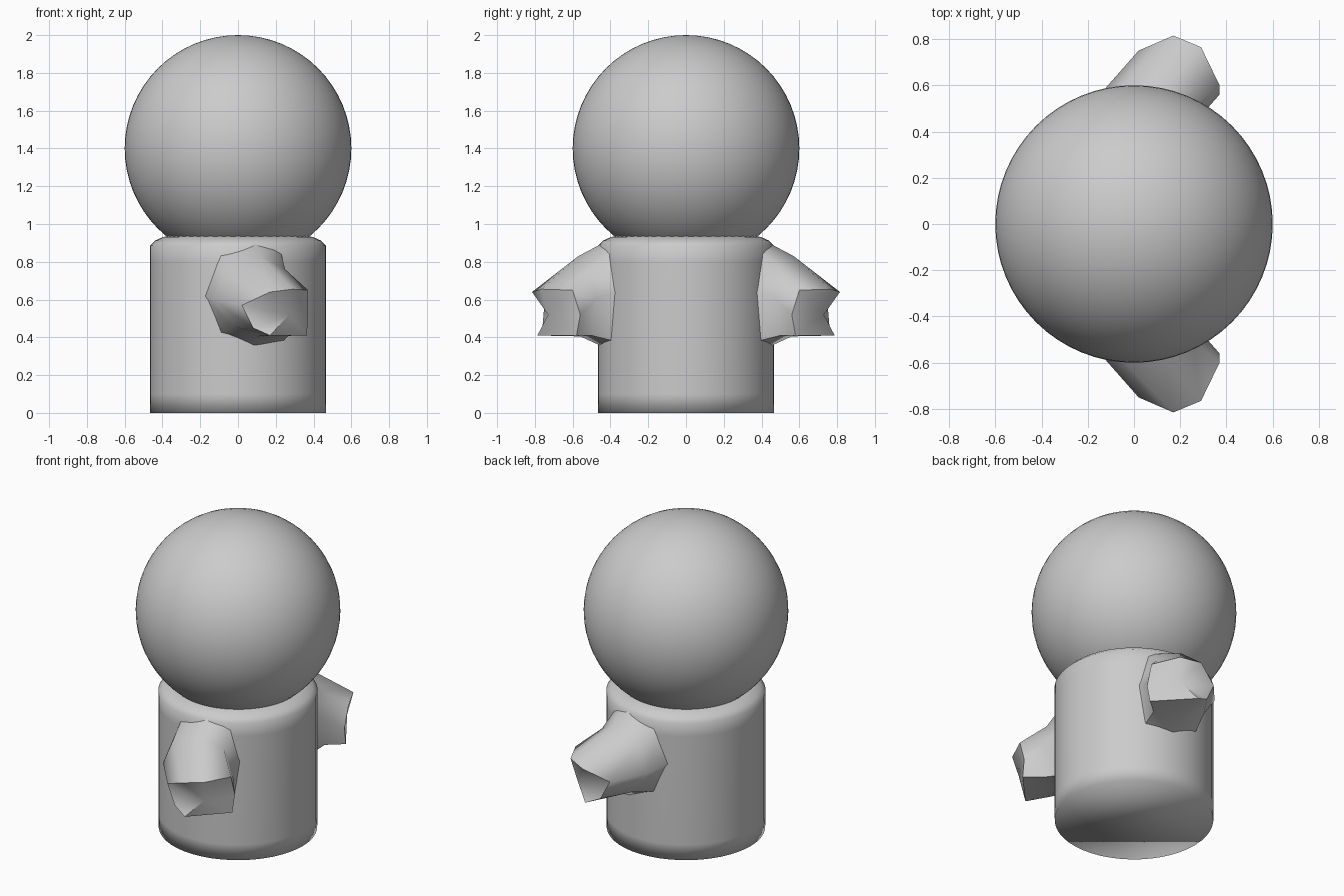
import bpy, bmesh, math

if "Cube" in bpy.data.objects:
    bpy.data.objects.remove(bpy.data.objects["Cube"])

grey = bpy.data.materials.new("light grey")
grey.diffuse_color = (0.6, 0.6, 0.6, 1)
grey.use_nodes = True
grey.node_tree.nodes["Principled BSDF"].inputs["Base Color"].default_value = grey.diffuse_color


def finish(name, bm):
    bmesh.ops.recalc_face_normals(bm, faces=bm.faces)
    for f in bm.faces:
        f.smooth = True
    mesh = bpy.data.meshes.new(name)
    bm.to_mesh(mesh)
    bm.free()
    mesh.materials.append(grey)
    obj = bpy.data.objects.new(name, mesh)
    bpy.context.scene.collection.objects.link(obj)
    return obj


def loft(bm, rings):
    """Bridge equal-length rings of points; return the rings of verts."""
    loops = [[bm.verts.new(p) for p in ring] for ring in rings]
    for a, b in zip(loops, loops[1:]):
        n = len(a)
        for i in range(n):
            j = (i + 1) % n
            bm.faces.new((a[i], a[j], b[j], b[i]))
    return loops


# Round head
bm = bmesh.new()
bmesh.ops.create_uvsphere(bm, u_segments=64, v_segments=32, radius=0.6)
bmesh.ops.translate(bm, verts=bm.verts, vec=(0, 0, 1.4))
finish("head", bm)

# Cylindrical body with bevelled shoulders
SEG = 48
profile = [(0.465, 0), (0.467, 0.1), (0.467, 0.8), (0.467, 0.885),
           (0.44, 0.912), (0.40, 0.93), (0.36, 0.94)]
bm = bmesh.new()
loops = loft(bm, [[(r * math.cos(2 * math.pi * i / SEG),
                    r * math.sin(2 * math.pi * i / SEG), z) for i in range(SEG)]
                  for r, z in profile])
bm.faces.new(loops[0])
bm.faces.new(loops[-1])
finish("body", bm)

# Stubby arms: flared shoulder, middle, and angled tip facing forward and out
arm_rings = [
    [(0.22, 0.36, 0.88), (0.08, 0.40, 0.92), (-0.10, 0.41, 0.86), (-0.18, 0.41, 0.62),
     (-0.10, 0.43, 0.42), (0.08, 0.44, 0.35), (0.24, 0.38, 0.38), (0.27, 0.35, 0.65)],
    [(0.25, 0.50, 0.76), (0.12, 0.57, 0.83), (-0.06, 0.58, 0.76), (-0.13, 0.58, 0.60),
     (-0.03, 0.60, 0.46), (0.10, 0.56, 0.405), (0.27, 0.50, 0.41), (0.30, 0.48, 0.60)],
    [(0.37, 0.60, 0.65), (0.29, 0.765, 0.655), (0.17, 0.815, 0.64), (0.02, 0.75, 0.57),
     (0.08, 0.76, 0.45), (0.17, 0.787, 0.41), (0.365, 0.58, 0.41), (0.37, 0.56, 0.52)],
]
for side, name in ((1, "left_arm"), (-1, "right_arm")):
    bm = bmesh.new()
    loops = loft(bm, [[(x, side * y, z) for x, y, z in ring] for ring in arm_rings])
    bm.faces.new(loops[0])
    tip = bm.verts.new((0.27, side * 0.73, 0.52))
    end = loops[-1]
    for i in range(8):
        bm.faces.new((end[i], end[(i + 1) % 8], tip))
    arm = finish(name, bm)
    bpy.ops.object.select_all(action='DESELECT')
    arm.select_set(True)
    bpy.context.view_layer.objects.active = arm
    bpy.ops.object.shade_smooth_by_angle(angle=math.radians(60))
